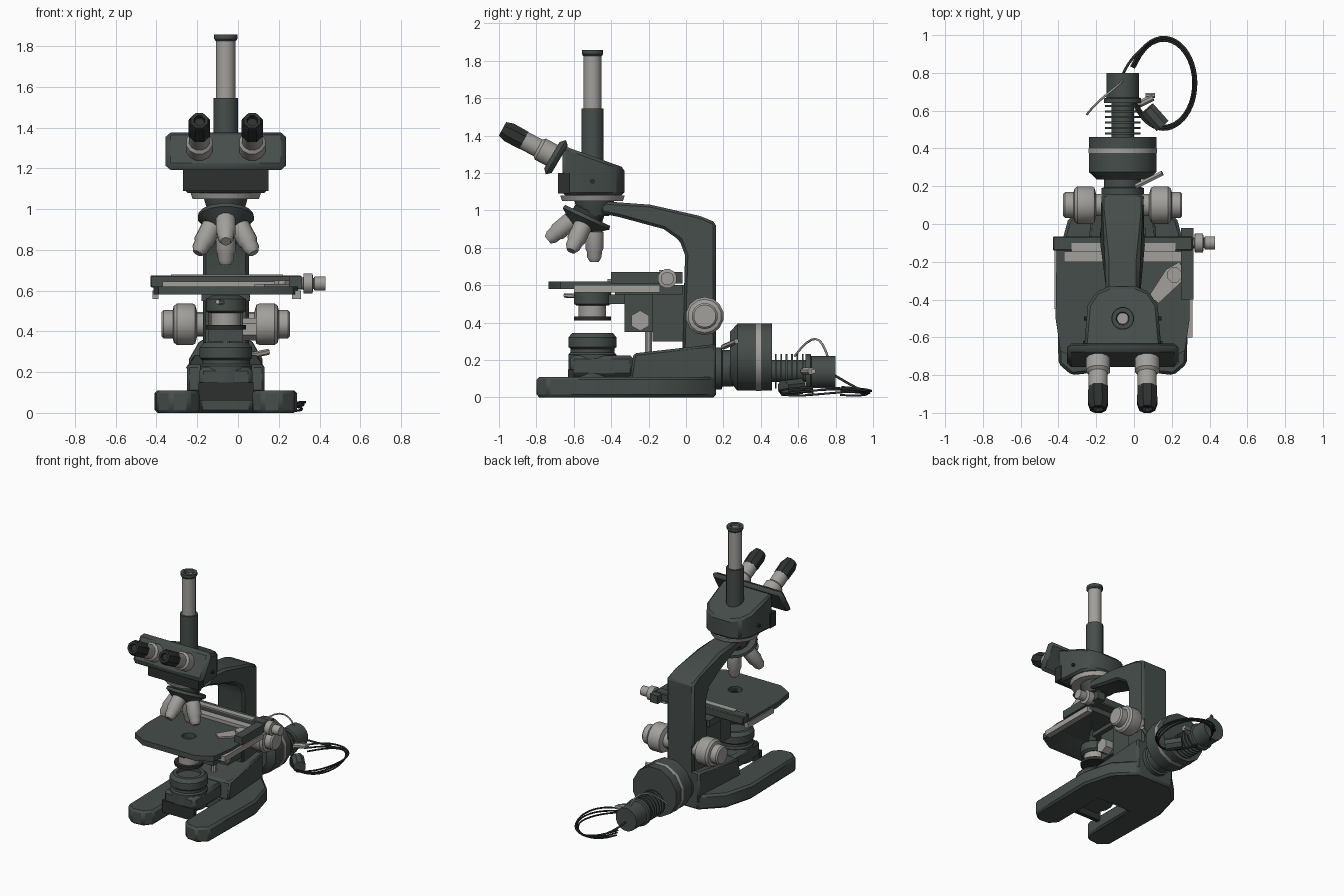
import bpy, bmesh, math
from mathutils import Vector

if "Cube" in bpy.data.objects:
    bpy.data.objects.remove(bpy.data.objects["Cube"])

CX = -0.06   # centre line of the instrument


def material(name, rgb):
    m = bpy.data.materials.new(name)
    m.use_nodes = True
    m.diffuse_color = (*rgb, 1)
    m.node_tree.nodes["Principled BSDF"].inputs["Base Color"].default_value = (*rgb, 1)
    return m


ENAMEL = material("dark green grey enamel", (0.06, 0.075, 0.068))
METAL = material("warm grey metal", (0.36, 0.35, 0.33))
BLACK = material("near black rubber", (0.025, 0.03, 0.028))


def finish(name, bm, mat, bevel=0):
    bmesh.ops.recalc_face_normals(bm, faces=bm.faces)
    me = bpy.data.meshes.new(name)
    bm.to_mesh(me)
    bm.free()
    me.materials.append(mat)
    me.shade_smooth()
    me.set_sharp_from_angle(angle=math.radians(32))
    ob = bpy.data.objects.new(name, me)
    bpy.context.collection.objects.link(ob)
    if bevel:
        mod = ob.modifiers.new("bevel", "BEVEL")
        mod.width, mod.segments = bevel, 1
    return ob


def prism(name, pts, lo, hi, mat, axis="z", bevel=0, shape=None):
    """Extrude an outline along x (points are y,z) or z (points are x,y)."""
    bm = bmesh.new()
    put = (lambda a, b, d: (d, a, b)) if axis == "x" else (lambda a, b, d: (a, b, d))
    low = [bm.verts.new(put(a, b, lo)) for a, b in pts]
    top = [bm.verts.new(put(a, b, hi)) for a, b in pts]
    bm.faces.new(low)
    bm.faces.new(top)
    n = len(pts)
    for i in range(n):
        j = (i + 1) % n
        bm.faces.new((low[i], low[j], top[j], top[i]))
    if shape:
        for v in bm.verts:
            v.co = shape(v.co.copy())
    return finish(name, bm, mat, bevel)


def box(name, x, y, z, mat, bevel=0):
    return prism(name, [(x[0], y[0]), (x[1], y[0]), (x[1], y[1]), (x[0], y[1])], *z, mat, bevel=bevel)


def lathe(name, origin, direction, profile, mat, sides=16):
    """Turn (radius, distance) pairs around an axis."""
    d = Vector(direction).normalized()
    turn = d.to_track_quat("Z", "Y")
    bm = bmesh.new()
    rings = []
    for r, h in profile:
        rings.append([bm.verts.new(Vector(origin) + turn @ Vector(
            (r * math.cos(math.tau * (i + .5) / sides), r * math.sin(math.tau * (i + .5) / sides), h)))
            for i in range(sides)])
    for a, b in zip(rings, rings[1:]):
        for i in range(sides):
            j = (i + 1) % sides
            bm.faces.new((a[i], a[j], b[j], b[i]))
    bm.faces.new(rings[0])
    bm.faces.new(rings[-1])
    return finish(name, bm, mat)


def rod(name, p, q, r, mat, sides=16):
    d = Vector(q) - Vector(p)
    return lathe(name, p, d, [(r, 0), (r, d.length)], mat, sides)


def mirrored(half):
    return [(CX + x, y) for x, y in half] + [(CX - x, y) for x, y in reversed(half)]


def wire(name, pts, r, mat):
    cu = bpy.data.curves.new(name, "CURVE")
    cu.dimensions, cu.bevel_depth, cu.bevel_resolution, cu.resolution_u = "3D", r, 1, 3
    sp = cu.splines.new("NURBS")
    sp.points.add(len(pts) - 1)
    for p, co in zip(sp.points, pts):
        p.co = (*co, 1)
    sp.use_endpoint_u = True
    ob = bpy.data.objects.new(name, cu)
    cu.materials.append(mat)
    bpy.context.collection.objects.link(ob)


# Forked base with rear housing
prism("forked_base", mirrored([(0.13, -0.3), (0.13, -0.73), (0.18, -0.79), (0.27, -0.8), (0.34, -0.74),
      (0.35, -0.2), (0.29, 0.02), (0.15, 0.16)]), 0, 0.11, ENAMEL, bevel=0.015)
prism("base_housing", [(-0.3, 0.1), (0.16, 0.05), (0.16, 0.285), (-0.28, 0.235)], CX - 0.19, CX + 0.19, ENAMEL,
      "x", 0.012, lambda c: Vector((CX + (c.x - CX) * (1 if c.y < 0 else 0.85), c.y, c.z)))
box("field_lens_bridge", (CX - 0.13, CX + 0.13), (-0.62, -0.28), (0.11, 0.225), ENAMEL, 0.02)
box("front_panel", (CX - 0.135, CX + 0.135), (-0.63, -0.6), (0.06, 0.15), BLACK)
lathe("field_lens_housing", (CX, -0.5, 0.11), (0, 0, 1),
      [(0.13, 0), (0.13, 0.12), (0.12, 0.13), (0.12, 0.15), (0.132, 0.16), (0.132, 0.21), (0.11, 0.235),
       (0.085, 0.235), (0.085, 0.21)], ENAMEL)

# Curved arm, narrowing toward the head
prism("arm", [(-0.02, 0.25), (0.16, 0.25), (0.16, 0.935), (0.075, 0.97), (-0.19, 1.03), (-0.46, 1.05),
      (-0.46, 0.985), (-0.36, 0.965), (-0.12, 0.9), (-0.035, 0.84), (-0.005, 0.76)], CX - 0.12, CX + 0.12, ENAMEL,
      "x", 0.015, lambda c: Vector((CX + (c.x - CX) * (0.72 if c.y < -0.15 else 0.94), c.y, c.z)))
lathe("head_socket", (CX, -0.49, 0.97), (0, 0, 1), [(0.08, 0), (0.1, 0.05), (0.11, 0.085)], ENAMEL)
lathe("head_ring", (CX, -0.5, 1.05), (0, 0, 1), [(0.165, 0), (0.175, 0.03)], METAL, 20)

# Binocular head
prism("head_body", mirrored([(0.07, -0.33), (0.14, -0.36), (0.185, -0.43), (0.205, -0.66)]), 1.08, 1.25, ENAMEL,
      bevel=0.015, shape=lambda c: c if c.z < 1.2 else Vector((c.x, c.y, 1.235 - 0.36 * (c.y + 0.35))))
box("head_lower_front", (CX - 0.21, CX + 0.21), (-0.685, -0.62), (1.09, 1.2), BLACK)
prism("eyepiece_plate", [(-0.77, 1.205), (-0.73, 1.18), (-0.62, 1.365), (-0.665, 1.385)], CX - 0.295, CX + 0.295,
      ENAMEL, "x", 0.025)
look = Vector((0, -0.88, 0.47)).normalized()
for side, label in ((-1, "right"), (1, "left")):
    start = Vector((CX + side * 0.13, -0.69, 1.28))
    lathe(label + "_eyepiece_tube", start, look,
          [(0.066, 0), (0.066, 0.1), (0.052, 0.115), (0.052, 0.22)], METAL, 12)
    lathe(label + "_eyecup", start + look * 0.2, look,
          [(0.056, 0), (0.058, 0.09), (0.045, 0.13), (0.028, 0.13), (0.024, 0.11)], BLACK, 8)
    rod(label + "_head_screw", (CX + side * 0.18, -0.5, 1.155), (CX + side * 0.206, -0.5, 1.155), 0.012, BLACK, 8)

# Upright camera tube
rod("camera_tube_sleeve", (CX, -0.5, 1.2), (CX, -0.5, 1.545), 0.061, ENAMEL)
rod("camera_tube", (CX, -0.5, 1.54), (CX, -0.5, 1.84), 0.048, METAL)
lathe("camera_tube_rim", (CX, -0.5, 1.825), (0, 0, 1),
      [(0.05, 0), (0.058, 0.01), (0.058, 0.032), (0.035, 0.032), (0.03, 0.015)], ENAMEL)

# Tilted turret carrying four objectives
apex = Vector((CX, -0.49, 1.05))
tilt = math.radians(25)
axis = Vector((0, -math.sin(tilt), -math.cos(tilt)))
lathe("turret_neck", apex + axis * 0.03, axis, [(0.08, 0), (0.09, 0.07)], BLACK)
lathe("turret", apex + axis * 0.085, axis, [(0.135, 0), (0.14, 0.02), (0.12, 0.035), (0.07, 0.075)], ENAMEL)
across = Vector((0, -math.cos(tilt), math.sin(tilt)))
for i in range(4):
    a = i * math.pi / 2
    out = across * math.cos(a) + Vector((1, 0, 0)) * math.sin(a)
    lathe("objective_%d" % (i + 1), apex, axis * math.cos(tilt) + out * math.sin(tilt),
          [(0.04, 0.12), (0.042, 0.16), (0.05, 0.165), (0.05, 0.255), (0.042, 0.27), (0.04, 0.3), (0.025, 0.325)],
          METAL, 12)

# Stage with light opening and slide holder
stage = prism("stage", mirrored([(0.35, -0.14), (0.355, -0.5), (0.33, -0.67), (0.22, -0.735)]), 0.58, 0.62, ENAMEL)
cutter = rod("stage_hole_cutter", (CX, -0.5, 0.5), (CX, -0.5, 0.7), 0.05, ENAMEL)
cutter.hide_render = True
cutter.hide_viewport = True
cut = stage.modifiers.new("opening", "BOOLEAN")
cut.operation, cut.object = "DIFFERENCE", cutter
box("stage_rail", (-0.43, 0.31), (-0.14, -0.065), (0.615, 0.675), ENAMEL, 0.006)
box("rail_scale", (-0.33, 0.22), (-0.145, -0.1), (0.672, 0.68), METAL)
box("slide_bar", (-0.37, 0.25), (-0.2, -0.145), (0.62, 0.645), METAL)
box("left_stage_strip", (0.265, 0.31), (-0.6, -0.14), (0.56, 0.6), METAL)
box("right_stage_strip", (-0.42, -0.39), (-0.45, -0.14), (0.56, 0.6), METAL)
box("left_rail_end", (0.25, 0.315), (-0.4, -0.02), (0.61, 0.67), ENAMEL)
prism("slide_clip", [(0.08, -0.38), (0.13, -0.42), (0.28, -0.28), (0.24, -0.2), (0.17, -0.24)], 0.62, 0.632, METAL)
rod("clip_pivot", (0.215, -0.27, 0.62), (0.215, -0.27, 0.65), 0.042, METAL, 8)
lathe("stage_knob", (0.29, -0.1, 0.635), (1, 0, 0),
      [(0.03, 0), (0.03, 0.03), (0.052, 0.032), (0.052, 0.075), (0.025, 0.08), (0.036, 0.085), (0.036, 0.14)], METAL, 12)

# Stage carrier and condenser
box("stage_carrier", (CX - 0.12, CX + 0.12), (-0.38, -0.02), (0.55, 0.6), ENAMEL)
box("focus_slide", (CX - 0.1, CX + 0.1), (-0.18, 0.0), (0.3, 0.6), ENAMEL)
box("condenser_bracket", (CX - 0.085, CX + 0.085), (-0.33, -0.16), (0.35, 0.57), ENAMEL)
box("condenser_fork", (CX - 0.05, CX + 0.05), (-0.45, -0.3), (0.5, 0.55), ENAMEL)
rod("slide_stop_post", (CX, -0.2, 0.23), (CX, -0.2, 0.36), 0.02, METAL, 8)
lathe("condenser", (CX, -0.5, 0.49), (0, 0, 1), [(0.085, 0), (0.1, 0.01), (0.1, 0.07), (0.07, 0.085)], ENAMEL)
rod("condenser_lens_tube", (CX, -0.5, 0.42), (CX, -0.5, 0.5), 0.075, METAL)
rod("condenser_ring", (CX, -0.5, 0.41), (CX, -0.5, 0.432), 0.1, BLACK)
rod("iris_lever", (CX, -0.55, 0.54), (CX - 0.04, -0.65, 0.545), 0.012, METAL, 6)
rod("condenser_knob", (CX + 0.08, -0.245, 0.41), (CX + 0.15, -0.245, 0.41), 0.055, METAL, 6)

# Coarse and fine focus knobs
for side, label in ((-1, "right"), (1, "left")):
    lathe(label + "_focus_knob", (CX + side * 0.1, 0.1, 0.435), (side, 0, 0),
          [(0.06, 0), (0.06, 0.04), (0.095, 0.05), (0.102, 0.065), (0.102, 0.14), (0.09, 0.155), (0.07, 0.16),
           (0.07, 0.205), (0.06, 0.215)], METAL, 14)

# Lamp housing at the rear
lathe("lamp_collar", (CX, 0.15, 0.155), (0, 1, 0), [(0.115, 0), (0.115, 0.04), (0.1, 0.045), (0.1, 0.1)], ENAMEL)
lathe("lamp_drum", (CX, 0.235, 0.215), (0, 1, 0), [(0.14, 0), (0.185, 0.04), (0.185, 0.225)], ENAMEL, 12)
rod("drum_band", (CX, 0.375, 0.215), (CX, 0.4, 0.215), 0.1875, METAL, 12)
rod("drum_lever", (CX + 0.07, 0.2, 0.27), (CX + 0.21, 0.27, 0.3), 0.015, METAL, 6)
rod("lamp_neck", (CX, 0.45, 0.14), (CX, 0.65, 0.14), 0.06, ENAMEL)
for i in range(6):
    y = 0.475 + i * 0.029
    rod("cooling_fin_%d" % (i + 1), (CX, y, 0.14), (CX, y + 0.009, 0.14), 0.095, ENAMEL)
lathe("lamp_cap", (CX, 0.64, 0.135), (0, 1, 0), [(0.1, 0), (0.1, 0.025), (0.087, 0.03), (0.087, 0.16)], ENAMEL)
rod("lamp_screw", (CX + 0.08, 0.63, 0.14), (CX + 0.16, 0.67, 0.14), 0.02, METAL, 8)
rod("screw_head", (CX + 0.12, 0.68, 0.14), (CX + 0.17, 0.68, 0.14), 0.014, METAL, 8)

# Coiled cable, plug and a thin chain
for k in range(3):
    loop = []
    for i in range(13):
        a = math.radians(160 - i * 27)
        loop.append((0.155 + (0.165 + 0.008 * k) * math.cos(a), 0.745 + (0.235 + 0.01 * k) * math.sin(a),
                     0.02 + 0.012 * k + 0.012 * math.sin(a * 2 + k)))
    wire("cable_loop_%d" % (k + 1), loop, 0.006, BLACK)
wire("cable_lead", [(CX, 0.79, 0.12), (-0.03, 0.86, 0.08), (0.02, 0.92, 0.04), (0.1, 0.97, 0.03)], 0.007, BLACK)
rod("cable_plug", (0.07, 0.61, 0.06), (0.15, 0.52, 0.05), 0.045, ENAMEL, 8)
wire("lamp_chain", [(CX, 0.76, 0.21), (-0.09, 0.72, 0.34), (-0.17, 0.68, 0.35), (-0.25, 0.58, 0.22)], 0.006, METAL)
